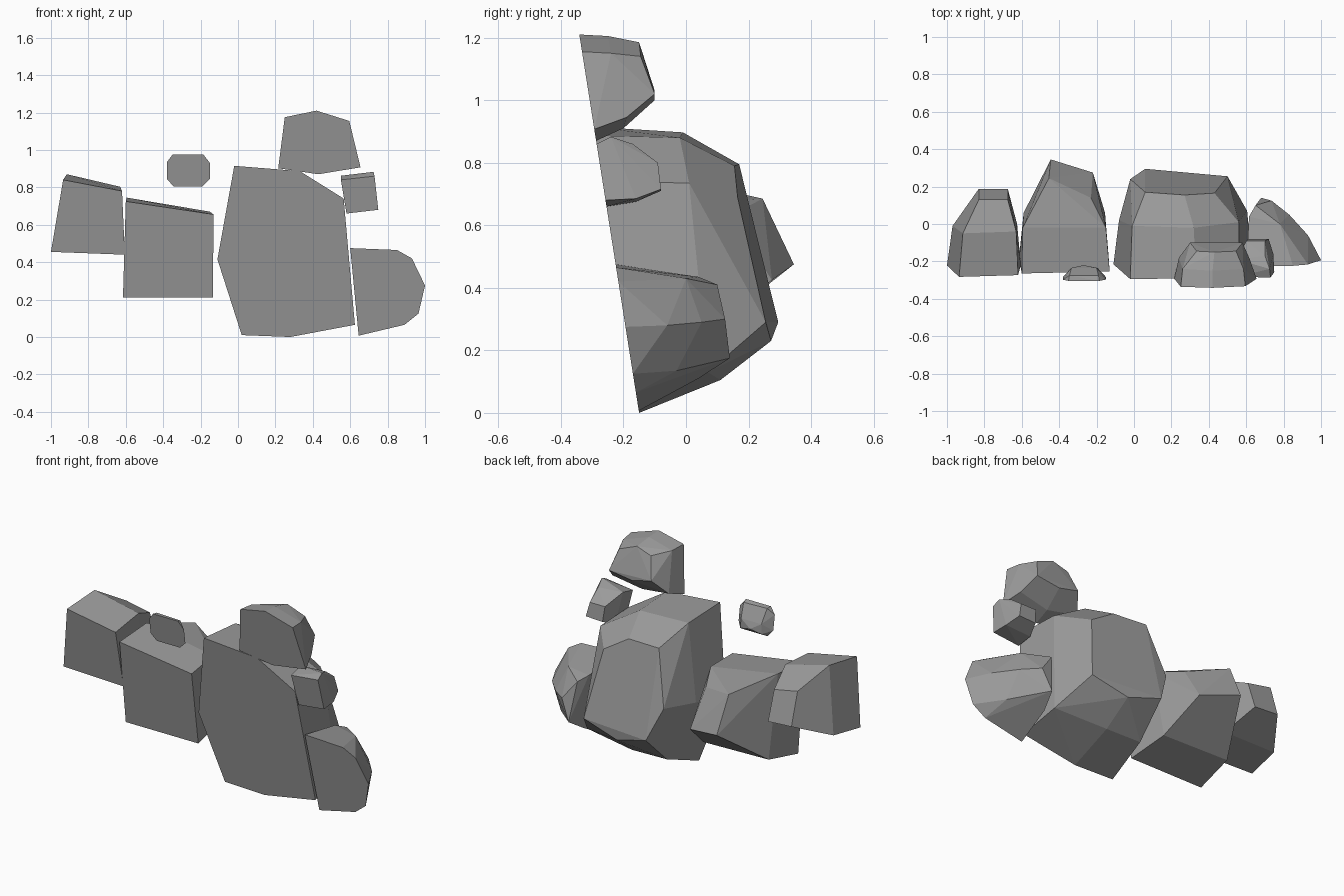
import bpy, bmesh, math

# Dark grey shared by every stone
grey = bpy.data.materials.new("stone_grey")
grey.diffuse_color = (.33, .33, .33, 1)


def wall_y(z):
    # All stones share one flat, leaning front plane
    return -0.15 - 0.158 * z


def stone(name, front, back):
    """Faceted stone: flat front outline (x, z) wrapped to its rear corners (x, y, z)."""
    bm = bmesh.new()
    for x, z in front:
        bm.verts.new((x, wall_y(z), z))
    for p in back:
        bm.verts.new(p)
    bmesh.ops.convex_hull(bm, input=bm.verts[:])
    loose = [v for v in bm.verts if not v.link_faces]
    bmesh.ops.delete(bm, geom=loose, context='VERTS')
    bmesh.ops.dissolve_limit(bm, angle_limit=math.radians(5),
                             verts=bm.verts[:], edges=bm.edges[:])
    bmesh.ops.recalc_face_normals(bm, faces=bm.faces[:])
    me = bpy.data.meshes.new(name)
    bm.to_mesh(me)
    bm.free()
    me.materials.append(grey)
    ob = bpy.data.objects.new(name, me)
    bpy.context.collection.objects.link(ob)
    return ob


# Large middle stone
stone("large_stone",
      [(-.02, .915), (.33, .887), (.565, .74), (.625, .065),
       (.28, 0), (.02, .01), (-.11, .415)],
      [(-.01, -.01, .897), (.32, -.02, .88), (.56, .01, .735), (.605, .07, .13),
       (.28, .11, .105), (.05, .11, .11), (-.08, .02, .45),
       (.06, .17, .795), (.27, .155, .79), (.43, .165, .69), (.5, .255, .29),
       (.27, .272, .23), (.06, .295, .29), (-.02, .24, .48)])

# Rounded stone at the lower right
stone("lower_right_stone",
      [(.6, .475), (.85, .465), (.93, .42), (1, .275), (.965, .125), (.89, .065), (.645, .007)],
      [(.615, .04, .435), (.65, .1, .41), (.735, .125, .3), (.68, .14, .175),
       (.83, .05, .29), (.93, -.06, .28), (.78, 0, .43), (.85, -.03, .135), (.65, .04, .11)])

# Square stone left of the middle
stone("inner_left_stone",
      [(-.6, .725), (-.13, .655), (-.135, .21), (-.615, .21)],
      [(-.595, -.02, .745), (-.15, -.02, .67), (-.59, .06, .26), (-.155, .06, .25),
       (-.455, .245, .685), (-.23, .14, .63), (-.445, .345, .475), (-.22, .275, .425)])

# Outer left stone
stone("outer_left_stone",
      [(-.935, .84), (-.62, .78), (-.605, .44), (-1, .455)],
      [(-.915, -.05, .87), (-.63, -.04, .803), (-.97, -.01, .48), (-.625, 0, .47),
       (-.83, .13, .76), (-.675, .13, .73), (-.83, .188, .57), (-.675, .188, .56)])

# Top stone
stone("top_stone",
      [(.25, 1.175), (.42, 1.21), (.595, 1.155), (.655, .907), (.43, .87), (.215, .902)],
      [(.26, -.24, 1.17), (.42, -.25, 1.205), (.585, -.24, 1.15),
       (.62, -.19, .945), (.43, -.2, .91), (.24, -.18, .94),
       (.335, -.145, 1.155), (.43, -.15, 1.185), (.545, -.145, 1.14),
       (.3, -.1, 1.03), (.43, -.1, 1.0), (.58, -.1, 1.02)])

# Small stone on the right
stone("small_right_stone",
      [(.55, .84), (.73, .86), (.75, .68), (.58, .66)],
      [(.55, -.19, .862), (.725, -.24, .883), (.70, -.17, .86), (.745, -.16, .685),
       (.58, -.16, .675), (.6, -.09, .8), (.7, -.09, .8), (.61, -.08, .71), (.72, -.08, .715)])

# Small octagonal pebble with a rear face that leans in at the top
stone("small_pebble",
      [(-.35, .975), (-.185, .975), (-.15, .93), (-.15, .845),
       (-.19, .805), (-.345, .805), (-.38, .845), (-.38, .935)],
      [(-.345, -.275, .972), (-.19, -.275, .967), (-.335, -.235, .89), (-.2, -.235, .89),
       (-.27, -.22, .85), (-.335, -.235, .83), (-.195, -.235, .83)])
